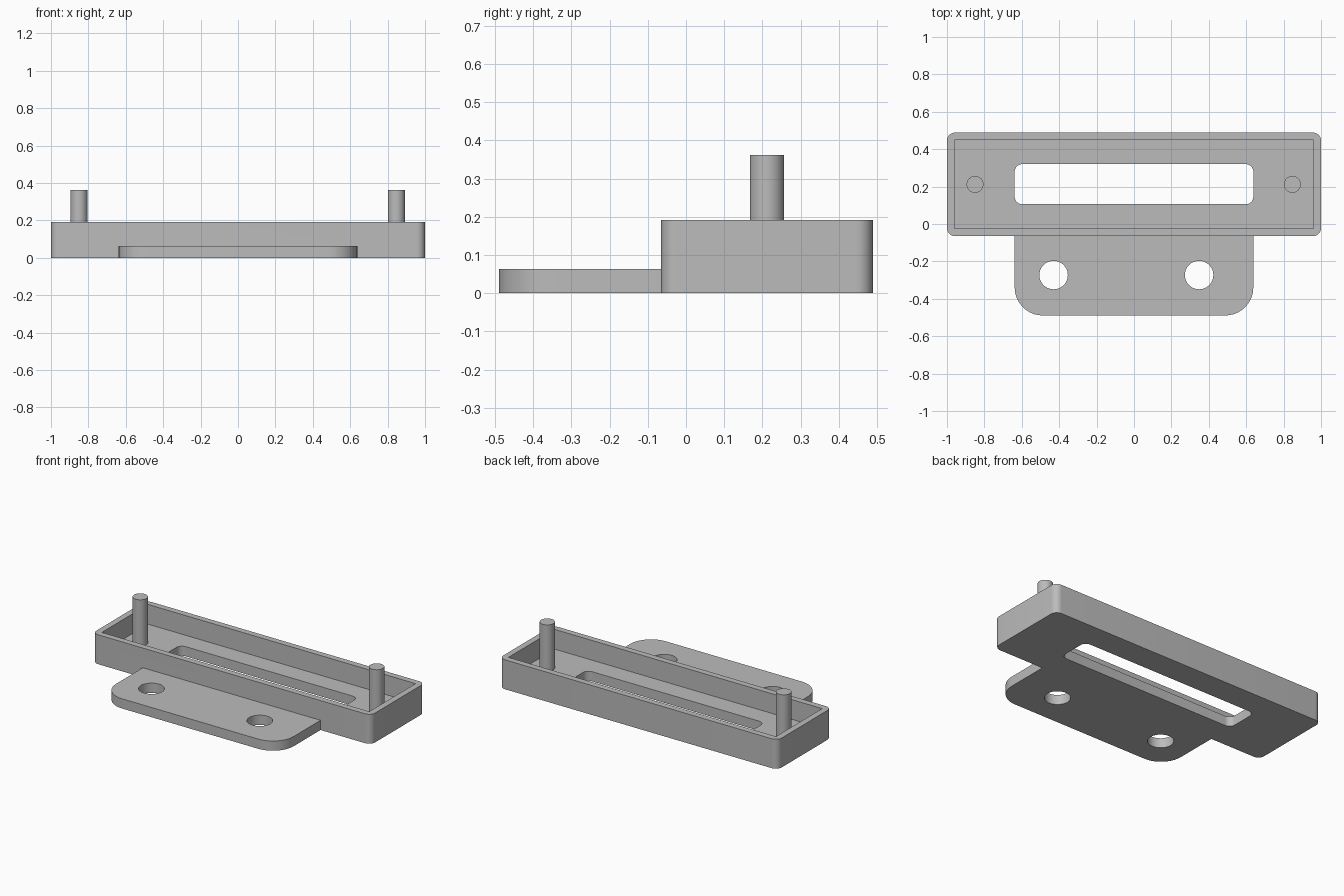
import bpy, bmesh
from math import sin, cos, pi, radians

cube = bpy.data.objects.get("Cube")
if cube:
    bpy.data.objects.remove(cube, do_unlink=True)

grey = bpy.data.materials.new("plain_grey")
grey.use_nodes = True
COLOUR = (0.5, 0.5, 0.5, 1)
grey.diffuse_color = COLOUR
grey.node_tree.nodes["Principled BSDF"].inputs["Base Color"].default_value = COLOUR

FLOOR, RIM, PIN_TOP = 0.063, 0.191, 0.362
FRONT, BACK = -0.065, 0.489
MID = (FRONT + BACK) / 2
SLOT_X = 0.638


def rounded_rect(x0, x1, y0, y1, front_r=0, back_r=0, steps=10):
    """Counter-clockwise outline with separate front and back corner radii."""
    points = []
    corners = [(x1, y0, -1, 1, front_r, -pi / 2), (x1, y1, -1, -1, back_r, 0),
               (x0, y1, 1, -1, back_r, pi / 2), (x0, y0, 1, 1, front_r, pi)]
    for x, y, sx, sy, r, start in corners:
        if r == 0:
            points.append((x, y))
            continue
        for i in range(steps + 1):
            a = start + pi / 2 * i / steps
            points.append((x + sx * r + r * cos(a), y + sy * r + r * sin(a)))
    return points


def circle(x, y, r, sides=48):
    return [(x + r * cos(2 * pi * i / sides), y + r * sin(2 * pi * i / sides))
            for i in range(sides)]


def prism(name, outline, z0, z1):
    """Extrude a flat outline upwards into a closed solid."""
    bm = bmesh.new()
    face = bm.faces.new([bm.verts.new((x, y, z0)) for x, y in outline])
    top = bmesh.ops.extrude_face_region(bm, geom=[face])["geom"]
    bmesh.ops.translate(bm, vec=(0, 0, z1 - z0),
                        verts=[v for v in top if isinstance(v, bmesh.types.BMVert)])
    bmesh.ops.recalc_face_normals(bm, faces=bm.faces)
    mesh = bpy.data.meshes.new(name)
    bm.to_mesh(mesh)
    bm.free()
    mesh.materials.append(grey)
    obj = bpy.data.objects.new(name, mesh)
    bpy.context.collection.objects.link(obj)
    return obj


def select_only(obj):
    bpy.ops.object.select_all(action="DESELECT")
    obj.select_set(True)
    bpy.context.view_layer.objects.active = obj


def combine(target, other, operation):
    """Apply a boolean and discard the helper solid."""
    select_only(target)
    mod = target.modifiers.new(other.name, "BOOLEAN")
    mod.operation, mod.solver, mod.object = operation, "EXACT", other
    bpy.ops.object.modifier_apply(modifier=mod.name)
    bpy.data.objects.remove(other, do_unlink=True)


def smooth(obj):
    select_only(obj)
    bpy.ops.object.shade_smooth_by_angle(angle=radians(30))


# Tray block with the mounting flange joined to its front wall
body = prism("tray_with_flange", rounded_rect(-1, 1, FRONT, BACK, 0.043, 0.043), 0, RIM)
flange = prism("flange", rounded_rect(-SLOT_X, SLOT_X, -0.489, FRONT + 0.02, 0.15), 0, FLOOR)
combine(body, flange, "UNION")

# Square-cornered cavity, rounded slot and the two screw holes
wall = 0.04
cutters = [
    prism("cavity", rounded_rect(-1 + wall, 1 - wall, FRONT + wall, BACK - wall), FLOOR, RIM + 0.1),
    prism("slot", rounded_rect(-SLOT_X, SLOT_X, 0.106, 0.32, 0.04, 0.04), -0.1, FLOOR + 0.05),
]
for x in (-0.43, 0.348):
    cutters.append(prism("screw_hole", circle(x, -0.273, 0.076), -0.1, FLOOR + 0.05))
for cutter in cutters:
    combine(body, cutter, "DIFFERENCE")
smooth(body)

# Upright locating pins on the tray floor
for name, x in (("left_pin", 0.847), ("right_pin", -0.85)):
    smooth(prism(name, circle(x, MID, 0.045), FLOOR, PIN_TOP))
